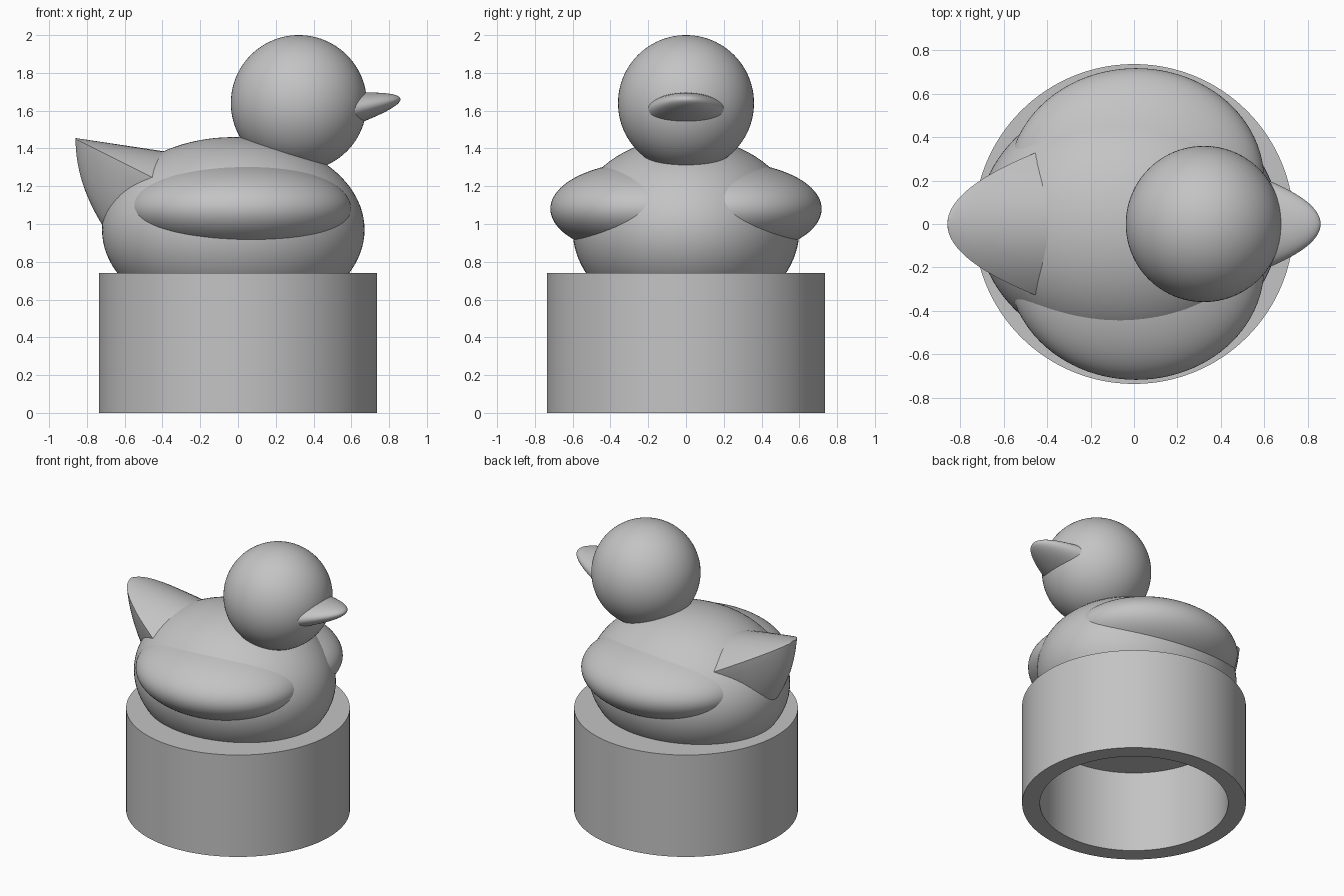
import bpy, bmesh, math
from mathutils import Matrix, Vector

cube = bpy.data.objects.get("Cube")
if cube:
    bpy.data.objects.remove(cube, do_unlink=True)

grey = bpy.data.materials.new("plain grey")
grey.use_nodes = True
grey.diffuse_color = (0.55, 0.55, 0.55, 1)
grey.node_tree.nodes["Principled BSDF"].inputs["Base Color"].default_value = grey.diffuse_color


def finish(name, bm, angle=35):
    """Turn a bmesh into a smooth shaded object."""
    bmesh.ops.recalc_face_normals(bm, faces=bm.faces)
    mesh = bpy.data.meshes.new(name)
    bm.to_mesh(mesh)
    bm.free()
    mesh.materials.append(grey)
    obj = bpy.data.objects.new(name, mesh)
    bpy.context.collection.objects.link(obj)
    bpy.ops.object.select_all(action='DESELECT')
    bpy.context.view_layer.objects.active = obj
    obj.select_set(True)
    bpy.ops.object.shade_smooth_by_angle(angle=math.radians(angle))
    return obj


def ellipsoid(name, centre, radii, floor=None):
    bm = bmesh.new()
    matrix = Matrix.Translation(centre) @ Matrix.Diagonal((*radii, 1))
    bmesh.ops.create_uvsphere(bm, u_segments=96, v_segments=48, radius=1, matrix=matrix)
    if floor is not None:
        # Flat underside hidden in the base
        bmesh.ops.bisect_plane(bm, geom=bm.verts[:] + bm.edges[:] + bm.faces[:],
                               plane_co=(0, 0, floor), plane_no=(0, 0, -1), clear_outer=True)
        bmesh.ops.holes_fill(bm, edges=[e for e in bm.edges if e.is_boundary])
    return finish(name, bm)


def loft(name, rings):
    """Skin closed rings of points, capping both ends."""
    bm = bmesh.new()
    loops = [[bm.verts.new(p) for p in ring] for ring in rings]
    count = len(loops[0])
    for a, b in zip(loops, loops[1:]):
        for i in range(count):
            j = (i + 1) % count
            bm.faces.new((a[i], a[j], b[j], b[i]))
    bm.faces.new(loops[0])
    bm.faces.new(loops[-1])
    return finish(name, bm, 40)


# Base: a thick walled cap, open underneath
bm = bmesh.new()
profile = [(0, 0.59), (0.62, 0.59), (0.62, 0), (0.737, 0), (0.737, 0.74), (0, 0.74)]
verts = [bm.verts.new((r, 0, z)) for r, z in profile]
edges = [bm.edges.new(pair) for pair in zip(verts, verts[1:])]
bmesh.ops.spin(bm, geom=verts + edges, cent=(0, 0, 0), axis=(0, 0, 1),
               angle=math.tau, steps=128, use_merge=True)
bmesh.ops.remove_doubles(bm, verts=bm.verts, dist=0.0001)
finish("base", bm)

# Body, head and wings
ellipsoid("body", (-0.025, 0, 0.97), (0.695, 0.6, 0.49), floor=0.65)
ellipsoid("head", (0.322, 0, 1.64), (0.36, 0.36, 0.36))
for side, label in ((1, "left"), (-1, "right")):
    ellipsoid(label + "_wing", (0.01, side * 0.2, 1.08), (0.59, 0.518, 0.25))

# Beak: a flattened paraboloid that tips upward
rings = []
for i in range(25):
    s = 0.004 + (i / 24) ** 2
    r = math.sqrt(s)
    centre = Vector((0.86 - 0.24 * s, 0, 1.66 - 0.05 * s))
    rings.append([centre + Vector((0, 0.2 * r * math.cos(a), 0.085 * r * math.sin(a)))
                  for a in (math.tau * k / 48 for k in range(48))])
loft("beak", rings)

# Tail: a leaf outline with a low domed top and a deep rounded back
rings = []
half = 20
for i in range(37):
    d = 0.0004 + 0.54 * (i / 36) ** 2
    width = 0.515 * math.sqrt(d)
    rim = 1.45 - 0.5 * d
    rise = 1.455 - 0.15 * d - rim
    depth = min(1.21 * math.sqrt(d) - 0.5 * d, 0.45)
    us = [math.sin(math.pi / 2 * (2 * k / half - 1)) for k in range(half + 1)]
    top = [Vector((-0.86 + d, width * u, rim + rise * (1 - u * u))) for u in us]
    back = [Vector((-0.86 + d, width * u, rim - depth * (1 - u * u) ** 0.8))
            for u in reversed(us[1:-1])]
    rings.append(top + back)
loft("tail", rings)
